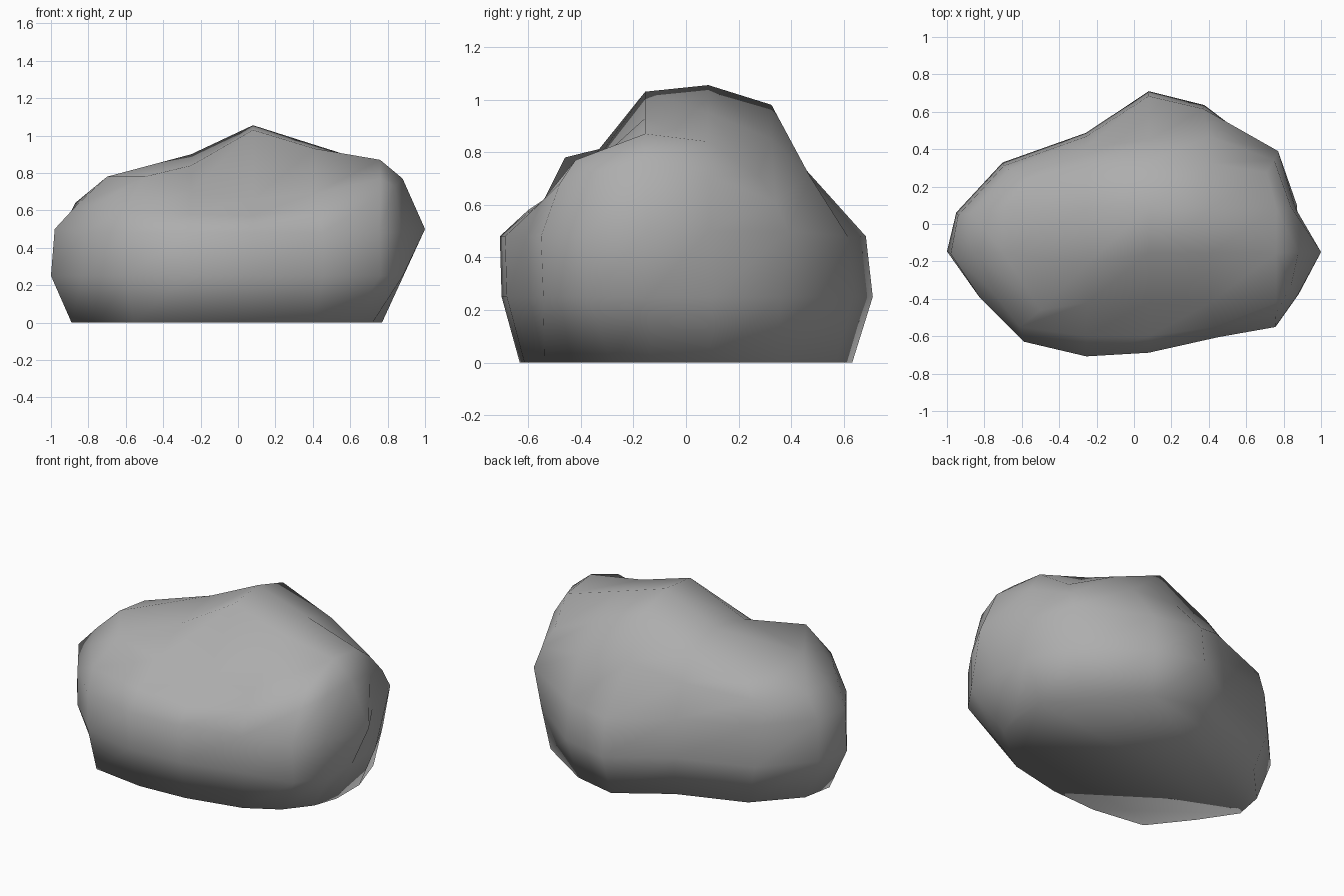
import bpy, bmesh

if "Cube" in bpy.data.objects:
    bpy.data.objects.remove(bpy.data.objects["Cube"])

# Widest outline: front row left to right, right side, back row right to left, left side
outline = [(-0.60, -0.63), (-0.26, -0.71), (0.08, -0.69), (0.46, -0.605), (0.77, -0.55),
           (0.89, -0.38), (1.00, -0.15), (0.88, 0.10),
           (0.77, 0.39), (0.38, 0.64), (0.08, 0.71), (-0.26, 0.49), (-0.71, 0.33),
           (-0.96, 0.06), (-1.00, -0.15), (-0.84, -0.39)]

# Shoulder loop where the sides roll over into the top
shoulder = [(-0.61, -0.55, 0.60), (-0.26, -0.60, 0.58), (0.08, -0.60, 0.57), (0.43, -0.55, 0.61),
            (0.76, -0.48, 0.68), (0.84, -0.33, 0.73), (0.88, -0.15, 0.77), (0.84, 0.09, 0.71),
            (0.75, 0.34, 0.61), (0.40, 0.47, 0.71), (0.08, 0.45, 0.74), (-0.26, 0.41, 0.69),
            (-0.67, 0.29, 0.64), (-0.87, 0.06, 0.64), (-0.86, -0.15, 0.63), (-0.76, -0.36, 0.63)]

# Top surface: column positions, row positions and heights (front dent, central peak)
cols = [-0.70, -0.25, 0.08, 0.41, 0.76]
rows = [-0.42, -0.155, 0.085, 0.325]
heights = [[0.78, 0.70, 0.66, 0.69, 0.77],
           [0.78, 0.84, 1.03, 0.93, 0.87],
           [0.75, 0.90, 1.055, 0.95, 0.84],
           [0.71, 0.82, 0.98, 0.85, 0.71]]
shifts = {(0, 0): (0.20, -0.04), (1, 1): (0, -0.06), (3, 0): (0.12, -0.09), (3, 4): (-0.05, -0.05)}

bm = bmesh.new()


def side_loop(z, scale, shift=0.0):
    """Scaled outline, with the right flank undercut towards the ground."""
    limit = 0.77 + 0.46 * z
    return [bm.verts.new((min(x * scale, limit), y * scale + shift, z)) for x, y in outline]


def bridge(a, b):
    """Join two loops; repeated corner vertices collapse a quad to a triangle."""
    n = len(a)
    for i in range(n):
        j = (i + 1) % n
        face = [a[i], a[j], b[j], b[i]]
        if b[i] is b[j]:
            face.pop()
        bm.faces.new(face)


# Sides
loops = [side_loop(0.0, 0.89), side_loop(0.25, 0.99, 0.002), side_loop(0.48, 0.98, -0.012)]
loops[0][0].co.xy = (-0.56, -0.585)
loops[0][4].co.xy = (0.60, -0.43)
loops[0][5].co.xy = (0.72, -0.28)
loops[1][8].co.xy = (0.74, 0.36)
loops[1][10].co.y = 0.71
loops[1][14].co.x = -1.0
loops[2][6].co.xy = (1.0, -0.15)
loops[2][8].co.xy = (0.77, 0.39)
for v in loops[2][6:9] + loops[2][12:15]:
    v.co.z = 0.5
loops.append([bm.verts.new(p) for p in shoulder])

# Top grid
grid = []
for r, y in enumerate(rows):
    line = []
    for c, x in enumerate(cols):
        dx, dy = shifts.get((r, c), (0, 0))
        line.append(bm.verts.new((x + dx, y + dy, heights[r][c])))
    grid.append(line)
for r in range(3):
    for c in range(4):
        bm.faces.new((grid[r][c], grid[r][c + 1], grid[r + 1][c + 1], grid[r + 1][c]))
loops.append(grid[0] + [grid[0][4], grid[1][4], grid[2][4]] + grid[3][::-1]
             + [grid[2][0], grid[1][0], grid[0][0]])

for lower, upper in zip(loops, loops[1:]):
    bridge(lower, upper)

# Flat underside
bm.faces.new(loops[0][::-1])

bmesh.ops.recalc_face_normals(bm, faces=bm.faces)
for f in bm.faces:
    f.smooth = True

mesh = bpy.data.meshes.new("boulder")
bm.to_mesh(mesh)
bm.free()
boulder = bpy.data.objects.new("boulder", mesh)
bpy.context.collection.objects.link(boulder)

# Darker stone grey
stone = bpy.data.materials.new("stone")
stone.diffuse_color = (0.42, 0.42, 0.42, 1)
stone.use_nodes = True
stone.node_tree.nodes["Principled BSDF"].inputs["Base Color"].default_value = stone.diffuse_color
mesh.materials.append(stone)
